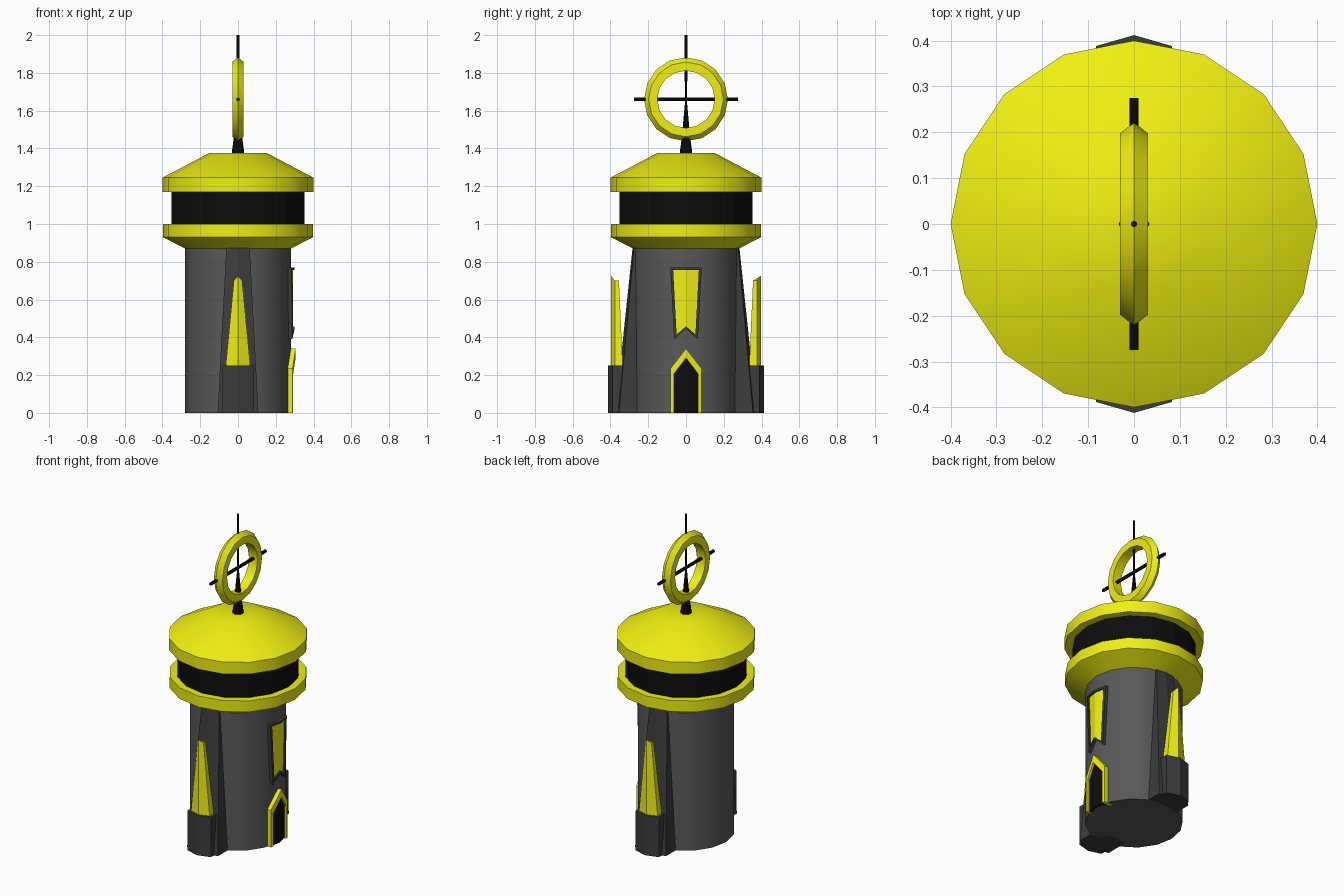
import bpy, bmesh
from math import sin, cos, pi, radians
from mathutils import Vector

if "Cube" in bpy.data.objects:
    bpy.data.objects.remove(bpy.data.objects["Cube"])


def mat(name, r, g, b):
    m = bpy.data.materials.new(name)
    m.diffuse_color = (r, g, b, 1)
    m.use_nodes = True
    m.node_tree.nodes["Principled BSDF"].inputs["Base Color"].default_value = m.diffuse_color
    return m


YELLOW = mat("yellow", 0.87, 0.87, 0.005)
BLACK = mat("black", 0.004, 0.004, 0.004)
GREY = mat("stone", 0.1, 0.1, 0.1)
DARK = mat("dark_stone", 0.045, 0.045, 0.045)


def finish(name, bm, material, smooth=None):
    bmesh.ops.remove_doubles(bm, verts=bm.verts, dist=1e-5)
    bmesh.ops.recalc_face_normals(bm, faces=bm.faces)
    me = bpy.data.meshes.new(name)
    bm.to_mesh(me)
    bm.free()
    ob = bpy.data.objects.new(name, me)
    bpy.context.collection.objects.link(ob)
    me.materials.append(material)
    if smooth:
        bpy.ops.object.select_all(action='DESELECT')
        ob.select_set(True)
        bpy.context.view_layer.objects.active = ob
        bpy.ops.object.shade_smooth_by_angle(angle=radians(smooth))
    return ob


def lathe(name, profile, material, sides=16, closed=False, axis='Z', centre=0, smooth=35):
    """Revolve (radius, height) points; axis X, Y or Z through (0, 0, centre)."""
    bm = bmesh.new()
    rings = []
    for r, h in profile:
        ring = []
        for i in range(sides):
            a, b = r * cos(2 * pi * i / sides), r * sin(2 * pi * i / sides)
            p = {'X': (h, a, b), 'Y': (b, h, a), 'Z': (a, b, h)}[axis]
            ring.append(bm.verts.new(Vector(p) + Vector((0, 0, centre))))
        rings.append(ring)
    pairs = list(zip(rings, rings[1:]))
    if closed:
        pairs.append((rings[-1], rings[0]))
    else:
        bm.faces.new(rings[0])
        bm.faces.new(rings[-1])
    for p, q in pairs:
        for i in range(sides):
            j = (i + 1) % sides
            bm.faces.new((p[i], p[j], q[j], q[i]))
    return finish(name, bm, material, smooth)


def loft(name, low, high, material, side):
    """Solid between two loops; side = -1 front, 1 back."""
    bm = bmesh.new()
    a, b = [[bm.verts.new((x, y * side, z)) for x, y, z in loop] for loop in (low, high)]
    n = len(a)
    bm.faces.new(a)
    bm.faces.new(b)
    for i in range(n):
        j = (i + 1) % n
        bm.faces.new((a[i], a[j], b[j], b[i]))
    return finish(name, bm, material)


def vee(w, back, edge, ridge, z, zr=None):
    """Plan outline with a shallow ridge on the outer side."""
    zr = z if zr is None else zr
    return [(-w, back, z), (-w, edge, z), (0, ridge, zr), (w, edge, z), (w, back, z)]


def plate(name, half_faces, depth, peak, material):
    """Mirrored (y, z) faces on the right wall, bent at y = 0 and extruded outward."""
    bm = bmesh.new()
    for s in (1, -1):
        for f in half_faces:
            bm.faces.new([bm.verts.new((peak - depth - 0.2 * y, y * s, z)) for y, z in f])
    bmesh.ops.remove_doubles(bm, verts=bm.verts, dist=1e-5)
    ext = bmesh.ops.extrude_face_region(bm, geom=bm.faces[:])
    moved = [v for v in ext['geom'] if isinstance(v, bmesh.types.BMVert)]
    bmesh.ops.translate(bm, verts=moved, vec=(depth, 0, 0))
    return finish(name, bm, material)


def strip(outer, inner):
    return [(outer[i], outer[i + 1], inner[i + 1], inner[i]) for i in range(len(outer) - 1)]


# Tower shaft, collar, lantern band and roof
lathe("shaft", [(0.28, 0), (0.28, 0.875)], GREY)
lathe("collar", [(0.28, 0.87), (0.397, 0.93), (0.397, 1.0), (0.33, 1.0)], YELLOW, smooth=25)
lathe("lantern_band", [(0.353, 0.995), (0.353, 1.175)], BLACK, smooth=20)
lathe("roof", [(0.33, 1.17), (0.4, 1.17), (0.4, 1.245), (0.15, 1.377)], YELLOW)

# Front and back buttresses with footing and blade
for label, s in (("front", -1), ("back", 1)):
    loft(label + "_buttress", vee(0.108, 0.2, 0.355, 0.375, 0),
         vee(0.062, 0.2, 0.276, 0.283, 0.872), DARK, s)
    loft(label + "_footing", vee(0.083, 0.25, 0.388, 0.412, 0),
         vee(0.083, 0.25, 0.388, 0.412, 0.25), DARK, s)
    loft(label + "_blade", vee(0.065, 0.335, 0.376, 0.396, 0.25),
         vee(0.022, 0.355, 0.376, 0.396, 0.7, 0.725), YELLOW, s)

# Door on the right side
outer = [(0.083, 0), (0.083, 0.235), (0, 0.34)]
inner = [(0.063, 0), (0.063, 0.208), (0, 0.29)]
plate("door_frame", strip(outer, inner), 0.06, 0.305, YELLOW)
plate("door", [[(0, 0)] + inner], 0.05, 0.292, BLACK)

# Window above the door
outer = [(0, 0.77), (0.083, 0.77), (0.063, 0.39), (0, 0.445)]
inner = [(0, 0.757), (0.068, 0.757), (0.05, 0.415), (0, 0.458)]
plate("window_frame", strip(outer, inner), 0.05, 0.3, DARK)
plate("window_pane", [inner], 0.04, 0.29, YELLOW)

# Roof ring with spire and crossbar
lathe("ring", [(0.222, 0), (0.198, 0.03), (0.152, 0.03), (0.152, -0.03), (0.198, -0.03)],
      YELLOW, closed=True, axis='X', centre=1.66, smooth=25)
lathe("spire", [(0.034, 1.37), (0.022, 1.46), (0.004, 1.66)], BLACK, sides=8)
lathe("antenna", [(0.004, 1.65), (0.007, 1.77), (0.007, 2.0)], BLACK, sides=8)
lathe("crossbar", [(0.01, -0.275), (0.01, 0.275)], BLACK, sides=8, axis='Y', centre=1.66)
